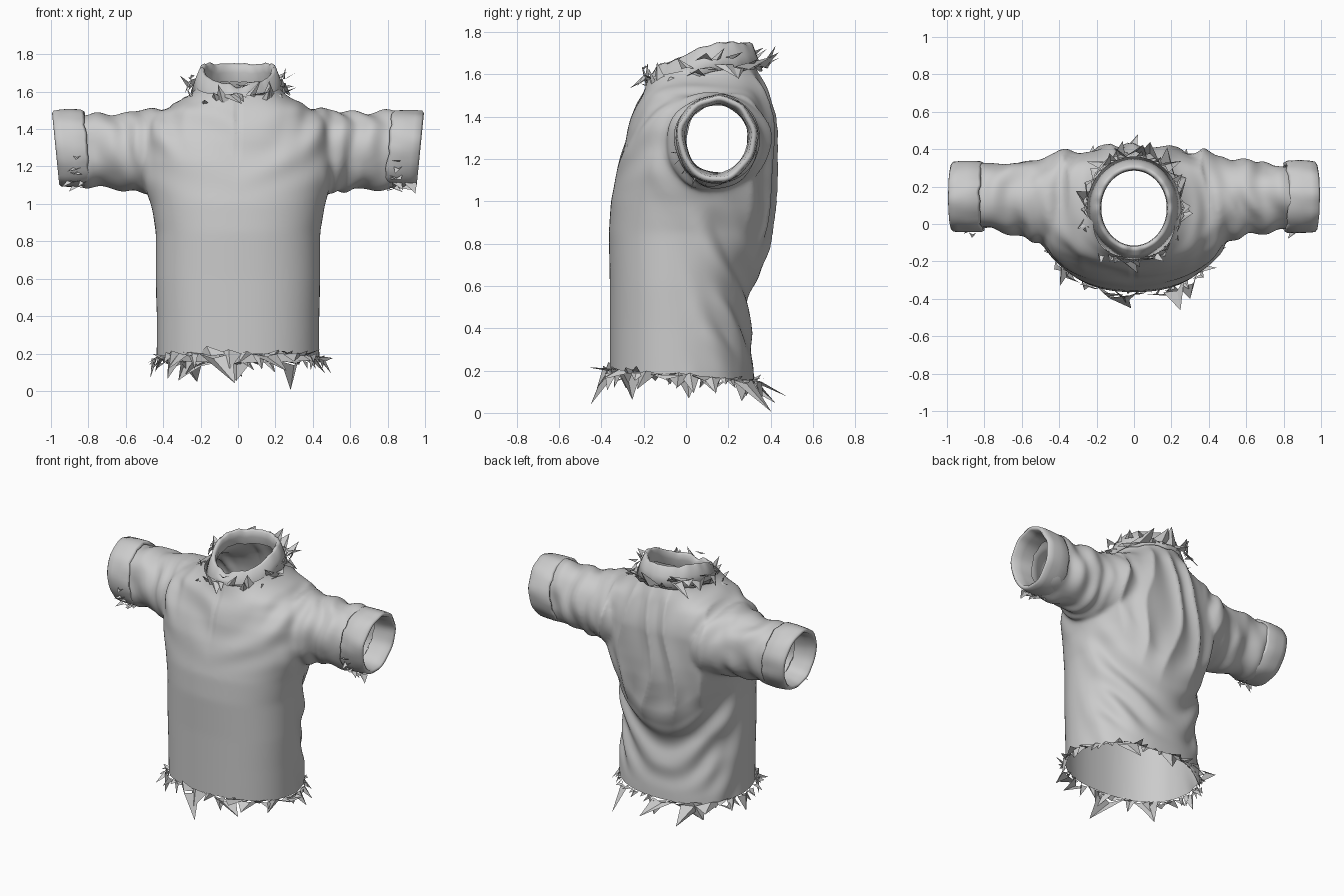
import bpy, bmesh, math, random
from mathutils import Vector, noise

if "Cube" in bpy.data.objects:
    bpy.data.objects.remove(bpy.data.objects["Cube"])

random.seed(4)
TAU = 2 * math.pi


def step(a, b, v):
    t = max(0.0, min(1.0, (v - a) / (b - a)))
    return t * t * (3 - 2 * t)


def spow(v, e):
    return math.copysign(abs(v) ** e, v)


def loft(bm, rings, caps=False):
    rows = [[bm.verts.new(p) for p in r] for r in rings]
    n = len(rows[0])
    for a, b in zip(rows, rows[1:]):
        for i in range(n):
            j = (i + 1) % n
            bm.faces.new((a[i], a[j], b[j], b[i]))
    if caps:
        bm.faces.new(rows[0])
        bm.faces.new(rows[-1])


def make(name, bm, smooth=True):
    bmesh.ops.recalc_face_normals(bm, faces=bm.faces)
    me = bpy.data.meshes.new(name)
    bm.to_mesh(me)
    bm.free()
    for p in me.polygons:
        p.use_smooth = smooth
    ob = bpy.data.objects.new(name, me)
    bpy.context.collection.objects.link(ob)
    return ob


# Torso and sleeves as overlapping solids, fused by a voxel remesh
torso = [  # z, half width, front y, back y
    (0.00, .435, -.36, .33), (0.20, .435, -.36, .32), (0.40, .435, -.36, .30),
    (0.60, .44, -.36, .29), (0.85, .44, -.365, .31), (1.00, .465, -.355, .33),
    (1.12, .50, -.33, .335), (1.22, .52, -.31, .335), (1.34, .52, -.275, .335),
    (1.43, .49, -.24, .335), (1.50, .42, -.21, .335), (1.55, .31, -.19, .335),
    (1.60, .235, -.175, .325), (1.66, .205, -.145, .31), (1.90, .19, -.13, .30)]
sleeve = [  # x, centre y, radius y, centre z, radius z
    (.25, .09, .20, 1.285, .20), (.45, .11, .225, 1.285, .23), (.56, .13, .21, 1.28, .215),
    (.68, .14, .185, 1.285, .205), (.80, .145, .178, 1.29, .2), (1.0, .15, .168, 1.295, .185)]
bm = bmesh.new()
rings = []
for z, w, f, b in torso:
    c = (f + b) / 2
    rings.append([(w * spow(math.cos(TAU * i / 64), .87),
                   c + (b - f) / 2 * spow(math.sin(TAU * i / 64), .87), z) for i in range(64)])
loft(bm, rings, True)
for s in (-1, 1):
    loft(bm, [[(s * x, cy + ry * math.cos(TAU * i / 40), cz + rz * math.sin(TAU * i / 40))
               for i in range(40)] for x, cy, ry, cz, rz in sleeve], True)
base = make("shirt_base", bm)
mod = base.modifiers.new("fuse", 'REMESH')
mod.mode = 'VOXEL'
mod.voxel_size = 0.013
dg = bpy.context.evaluated_depsgraph_get()
fused = bpy.data.meshes.new_from_object(base.evaluated_get(dg))
bpy.data.objects.remove(base)

bm = bmesh.new()
bm.from_mesh(fused)
for _ in range(8):
    bmesh.ops.smooth_vert(bm, verts=bm.verts, factor=.5,
                          use_axis_x=True, use_axis_y=True, use_axis_z=True)
bm.normal_update()


# Cloth folds: back drape, swags, chest pulls and sleeve creases
def fold(p, n):
    x, y, z = p
    ax = abs(x)
    u = .57 + 2.0 * (x + .03) ** 2
    back = step(.02, .25, y) * step(.56, .32, ax)
    front = step(.0, -.15, y) * step(.6, .45, ax)
    arm = step(.42, .56, ax)
    wob = noise.noise(Vector((x * 3, y * 3, z * 2.2)))
    fine = noise.noise(Vector((x * 9, y * 5, z * 5)))
    d = Vector((0, .088 * back * step(u - .1, u + .22, z) * step(1.72, 1.32, z), 0))
    a = .012 * math.sin((z - u) * 27 + wob * 2) * back * step(u + .12, u, z) * step(.2, .4, z)
    a += .013 * (1 - 2 * abs(math.sin(x * 17 + wob * 2))) * back * step(u, u + .3, z) * step(1.66, 1.5, z)
    a += .007 * math.sin((z - .55 * ax) * 24 + wob * 3) * front * step(1.02, 1.3, z) * step(1.58, 1.45, z)
    a -= .008 * front * step(.02, 0, ax) * step(1.2, 1.35, z)
    ang = math.atan2(z - 1.29, y - .14)
    a += (.007 * math.sin(ax * 40 + 2.2 * math.sin(ang + 1) + wob * 7) + .022 * fine) * arm
    a += .008 * math.sin(ax * 38 - z * 10 + wob * 4) * step(.22, .4, ax) * (1 - arm) * step(1.2, 1.4, z)
    a += .011 * math.sin((z + 1.6 * y) * 15) * step(.3, .42, ax) * step(-.05, .15, y) * step(1.0, .85, z)
    return d + n * a


moves = [(v, fold(v.co, v.normal)) for v in bm.verts]
for v, d in moves:
    v.co += d

# Open the hem, neck and sleeve ends
for co, no in (((0, 0, .175), (0, -.07, -1)), ((0, .08, 1.635), (0, -.2, 1)),
               ((.89, 0, 1.3), (1, 0, -.1)), ((-.89, 0, 1.3), (-1, 0, -.1))):
    bmesh.ops.bisect_plane(bm, geom=bm.verts[:] + bm.edges[:] + bm.faces[:],
                           plane_co=co, plane_no=no, clear_outer=True)
hem = [(v.co.copy(), Vector((v.co.x, v.co.y, 0)).normalized())
       for v in bm.verts if v.is_boundary and v.co.z < .35]
make("shirt_body", bm)


# Folded collar with spread points and a notch at the front
def collar_ring(off, lift, drop):
    pts = []
    for i in range(90):
        a = TAU * i / 90
        c, s = math.cos(a), math.sin(a)          # s = -1 at the front
        df = abs(math.atan2(c, -s))               # angle from the front centre
        top = 1.65 + .10 * step(-1.05, .4, s) - .03 * step(.3, .0, df)
        fall = .04 + .13 * step(.03, .6, df) - .05 * step(.8, 1.6, df)
        pts.append(((.175 + off) * c, .085 + (.20 + off) * s, top + lift - fall * drop
                    + .012 * noise.noise(Vector((c * 4, s * 4, drop)))))
    return pts


profile = [(.012, -.10, 0), (.0, -.05, 0), (.004, -.012, 0), (.016, 0, 0),
           (.03, -.008, 0), (.05, -.01, .4), (.076, -.01, 1.0), (.066, -.012, 1.0)]
bm = bmesh.new()
loft(bm, [collar_ring(*p) for p in profile])
make("collar", bm)

# Turned-back cuffs
cuff = [(.835, -.025), (.825, -.008), (.84, .0), (.90, .003), (.95, .0), (.985, -.005),
        (.995, -.018), (.985, -.03), (.93, -.04), (.85, -.046)]
for s, side in ((-1, "left"), (1, "right")):
    bm = bmesh.new()
    rings = []
    for x, d in cuff:
        ring = []
        for i in range(56):
            a = TAU * i / 56
            w = .012 * noise.noise(Vector((math.cos(a) * 2, math.sin(a) * 2, x * 5 + s)))
            e = .012 * noise.noise(Vector((math.cos(a) * 4, math.sin(a) * 4, s))) * step(.95, .84, x)
            z = 1.295 + (.208 + d + w) * math.sin(a)
            ring.append((s * (x + e + .1 * (z - 1.495)), .145 + (.192 + d + w) * math.cos(a), z))
        rings.append(ring)
    loft(bm, rings)
    make(side + "_cuff", bm)


# Torn shards: small folded triangles along the edges
def shard(bm, p, out, up, size):
    tan = out.cross(Vector((0, 0, 1))).normalized()
    w = size * random.uniform(.25, .5)
    tip = p + (out * random.uniform(.1, .75) + tan * random.uniform(-.7, .7)
               + Vector((0, 0, random.uniform(*up)))) * size
    pts = [p - tan * w, p + tan * w, tip, p + out * w * .5 + Vector((0, 0, random.uniform(-.4, .4) * w))]
    a, b, t, m = [bm.verts.new((q.x, q.y, max(q.z, .005))) for q in pts]
    bm.faces.new((a, m, t))
    bm.faces.new((m, b, t))


bm = bmesh.new()
hem.sort(key=lambda h: math.atan2(h[0].y, h[0].x))
for k in range(60):
    p, o = hem[int((k + random.random() * .9) / 60 * len(hem))]
    shard(bm, p, o, (-.9, .35), random.choice((.07, .1, .13, .16, .19)))
make("hem_shards", bm, False)

bm = bmesh.new()
edge = collar_ring(.072, -.01, 1.0)
for k in range(48):
    p = Vector(edge[int(k * 90 / 48)])
    o = Vector((p.x, p.y - .085, 0)).normalized()
    shard(bm, p + Vector((0, 0, random.uniform(0, .07))), o, (-.7, .8), random.uniform(.06, .14))
make("collar_shards", bm, False)

bm = bmesh.new()
for s in (-1, 1):
    for k in range(9):
        a = random.uniform(3.2, 4.5)
        o = Vector((0, math.cos(a), math.sin(a)))
        p = Vector((s * random.uniform(.82, .93), .145 + .194 * o.y, 1.295 + .21 * o.z))
        shard(bm, p, o, (-.3, .3), random.uniform(.05, .1))
make("cuff_shards", bm, False)
